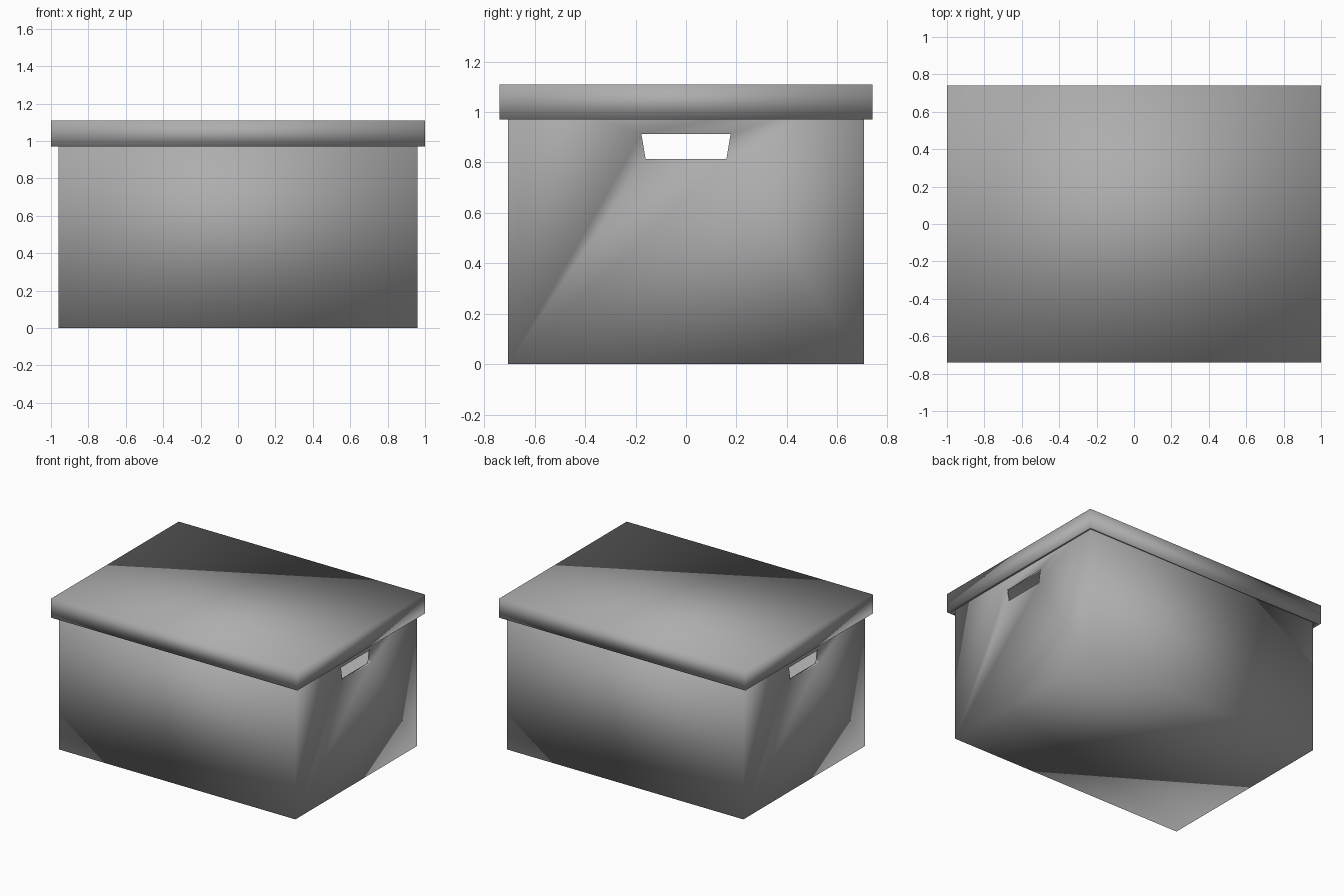
import bpy, bmesh
from mathutils import Vector

if "Cube" in bpy.data.objects:
    bpy.data.objects.remove(bpy.data.objects["Cube"])

grey = bpy.data.materials.new("grey_card")
grey.diffuse_color = (0.42, 0.42, 0.42, 1)
grey.use_nodes = True
grey.node_tree.nodes["Principled BSDF"].inputs["Base Color"].default_value = grey.diffuse_color


def finish(name, bm):
    """Weld, orient, shade smooth and link a mesh."""
    bmesh.ops.remove_doubles(bm, verts=bm.verts, dist=1e-4)
    bmesh.ops.recalc_face_normals(bm, faces=bm.faces)
    for f in bm.faces:
        f.smooth = True
    mesh = bpy.data.meshes.new(name)
    bm.to_mesh(mesh)
    bm.free()
    mesh.materials.append(grey)
    obj = bpy.data.objects.new(name, mesh)
    bpy.context.collection.objects.link(obj)


def rect(x, y, z):
    return [Vector(p) for p in ((-x, -y, z), (x, -y, z), (x, y, z), (-x, y, z))]


def add(bm, *pts):
    bm.faces.new([bm.verts.new(p) for p in pts])


def band(bm, a, b, sides=range(4)):
    """Join two matching loops of four points with quads."""
    for i in sides:
        j = (i + 1) % 4
        add(bm, a[i], a[j], b[j], b[i])


# Open-topped body with a tapered hand hole in each end wall
WALL = 0.02
HOLE = [(-0.16, 0.813), (0.16, 0.813), (0.177, 0.913), (-0.177, 0.913)]
bm = bmesh.new()
shells = []
for x, y, z in ((0.96, 0.705, 0), (0.96 - WALL, 0.705 - WALL, WALL)):
    low, high = rect(x, y, z), rect(x, y, 1.09)
    add(bm, *low)
    band(bm, low, high, (0, 2))
    rings = []
    for s in (1, -1):
        corners = [Vector((s * x, s * a, b)) for a, b in ((-y, z), (y, z), (y, 1.09), (-y, 1.09))]
        ring = [Vector((s * x, s * a, b)) for a, b in HOLE]
        # wall around the hole: two fans from opposite corners
        for i, k in ((0, 2), (2, 0)):
            j, m = i + 1, (i + 3) % 4
            add(bm, corners[i], corners[j], ring[j])
            add(bm, corners[i], ring[j], ring[i])
            add(bm, corners[i], ring[i], ring[m])
            add(bm, corners[i], ring[m], corners[m])
        rings.append(ring)
    shells.append((high, rings))
(top_out, rings_out), (top_in, rings_in) = shells
band(bm, top_out, top_in)
for ring_out, ring_in in zip(rings_out, rings_in):
    band(bm, ring_out, ring_in)
finish("box_body", bm)

# Lid shell, open underneath
bm = bmesh.new()
loops = [rect(1, 0.74, 1.11), rect(1, 0.74, 0.97), rect(0.98, 0.72, 0.97), rect(0.98, 0.72, 1.09)]
for a, b in zip(loops, loops[1:]):
    band(bm, a, b)
add(bm, *loops[0])
add(bm, *loops[-1])
finish("lid", bm)
